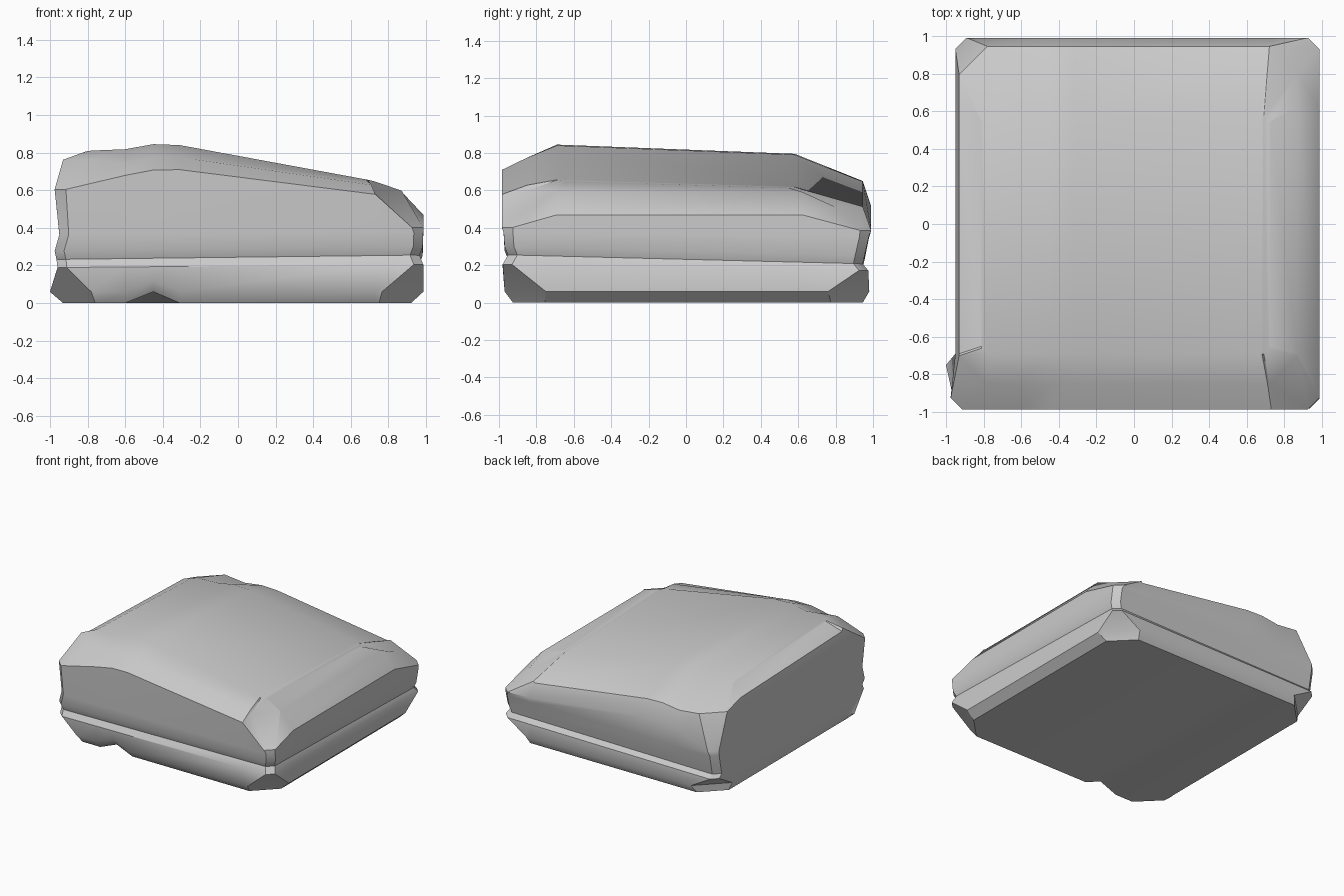
import bpy, bmesh, math

if "Cube" in bpy.data.objects:
    bpy.data.objects.remove(bpy.data.objects["Cube"])

COLS_X = (-0.60, -0.45, -0.31, 0.73)   # inner columns on front and back
COLS_Y = (-0.69, 0.62)                 # inner columns on the sides
FLAT_LEFT = -0.95                      # the left wall is flat behind its front corner
CREST = ((-.95, .765), (-.8, .81), (-.6, .818), (-.45, .845), (-.31, .84), (.72, .65), (.9, .56), (.99, .45))


def crest(x):
    """Height of the long sloping back of the rock at x."""
    x = max(x, CREST[0][0])
    for (xa, za), (xb, zb) in zip(CREST, CREST[1:]):
        if x <= xb:
            return za + (zb - za) * (x - xa) / (xb - xa)
    return CREST[-1][1]


def columns(lo, hi, inner):
    n = len(inner)
    return [lo] + [min(max(v, lo + .01 * (i + 1)), hi - .01 * (n - i))
                   for i, v in enumerate(inner)] + [hi]


def outline(x0, x1, y0, y1, c):
    """Chamfered rectangle: 6 front, 4 right, 6 back, 4 left points."""
    flat = max(x0, FLAT_LEFT)
    sy = columns(y0 + c, y1 - c, COLS_Y)
    pts = [(x, y0) for x in columns(x0 + c, x1 - c, COLS_X)]
    pts += [(x1, y) for y in sy]
    pts += [(x, y1) for x in reversed(columns(flat + c, x1 - c, COLS_X))]
    pts += [(x, y) for x, y in zip((flat, flat, flat, x0), reversed(sy))]
    return pts


def wall(z, size, tilt=0.0):
    """Nearly level ring on the lower wall, dipping towards the back right."""
    return [(x, y, z + tilt * (.012 * x - .025 * y)) for x, y in outline(*size)]


def shoulder(size, front, back, left, right, ends, lean):
    """Ring following the crest; each side is a fraction of the crest height."""
    pts = outline(*size)
    corners = dict(zip(((0, 19), (5, 6), (10, 9), (15, 16)), ends))
    ring = []
    for i, (x, y) in enumerate(pts):
        at = x
        k = front + lean * x if i < 5 else right if i < 9 else back if i < 15 else left - .04 * y
        for pair, fraction in corners.items():
            if i in pair:
                k, at = fraction, pts[pair[0]][0]
        ring.append((x, y, k * crest(at)))
    return ring


def crown(size):
    """Top ring lying on the crest and sinking slowly towards the back."""
    return [(x, y, crest(x) * (1 - .046 * (y + .69))) for x, y in outline(*size)]


levels = [
    # base
    wall(0, (-.93, .92, -.925, .945, .17)),
    wall(.06, (-1.0, .985, -.97, .98, .22)),
    # groove round the lower wall
    wall(.18, (-.96, .985, -.98, .975, .05), .7),
    wall(.22, (-.965, .965, -.952, .945, .05), 1),
    wall(.265, (-.975, .982, -.97, .955, .05), 1),
    # wall swelling up to the shoulder
    wall(.36, (-.95, .985, -.975, .978, .05), .4),
    shoulder((-.975, .985, -.985, .99, .06), .86, .61, .77, 1.03, (.78, .76, .73, .49), .05),
    # bevelled shoulder
    shoulder((-.93, .87, -.85, .945, .15), .935, .77, .93, 1.03, (.94, .92, .79, .80), .04),
    crown((-.81, .72, -.69, .58, .03)),
]

bm = bmesh.new()
rings = [[bm.verts.new(p) for p in level] for level in levels]
n = len(rings[0])
for r in rings[:2]:                    # notch in the front of the base
    r[2].co.z += .06
for lo, hi in zip(rings, rings[1:]):
    for i in range(n):
        j = (i + 1) % n
        bm.faces.new((lo[i], lo[j], hi[j], hi[i]))

# close bottom and top with strips running front to back
for r, flip in ((rings[0], True), (rings[-1], False)):
    caps = [[r[i], r[i + 1], r[14 - i], r[15 - i]] for i in range(5)]
    caps += [r[5:11], r[15:20] + [r[0]]]
    for cap in caps:
        bm.faces.new(cap[::-1] if flip else cap)

bmesh.ops.recalc_face_normals(bm, faces=bm.faces)
mesh = bpy.data.meshes.new("rock_slab")
bm.to_mesh(mesh)
bm.free()
rock = bpy.data.objects.new("rock_slab", mesh)
bpy.context.collection.objects.link(rock)

# soft shading with crisp shoulder and base edges
bpy.context.view_layer.objects.active = rock
rock.select_set(True)
bpy.ops.object.shade_smooth_by_angle(angle=math.radians(34))
